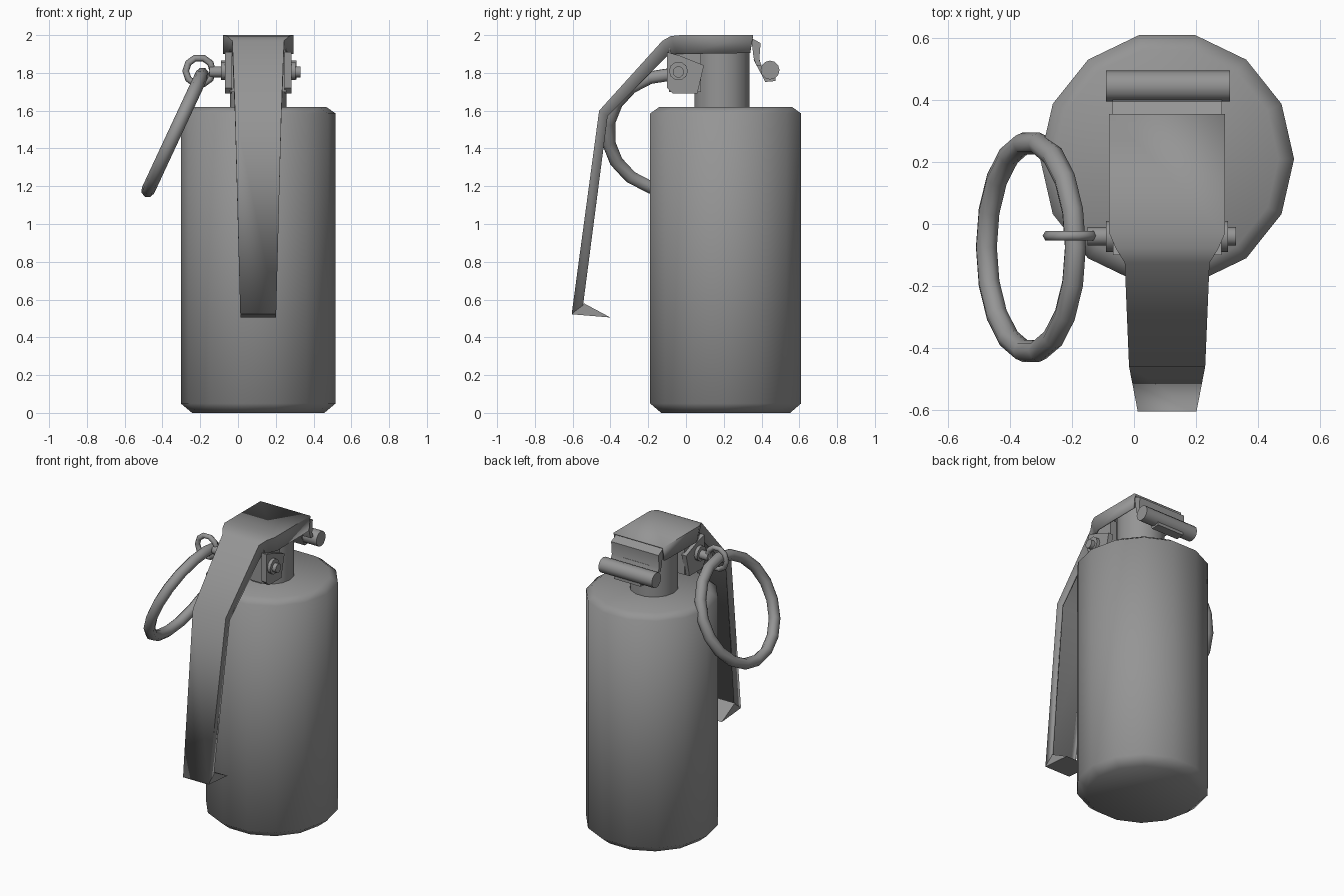
import bpy, bmesh, math
from mathutils import Vector

if "Cube" in bpy.data.objects:
    bpy.data.objects.remove(bpy.data.objects["Cube"], do_unlink=True)

CX, CY = 0.107, 0.21    # axis of the canister

grey = bpy.data.materials.new("metal grey")
grey.use_nodes = True
COLOR = (0.3, 0.3, 0.3, 1)
grey.diffuse_color = COLOR
grey.node_tree.nodes["Principled BSDF"].inputs["Base Color"].default_value = COLOR


def finish(obj, name, angle=40):
    obj.name = obj.data.name = name
    obj.data.materials.clear()
    obj.data.materials.append(grey)
    bpy.ops.object.select_all(action="DESELECT")
    obj.select_set(True)
    bpy.context.view_layer.objects.active = obj
    bpy.ops.object.shade_smooth_by_angle(angle=math.radians(angle))
    return obj


def from_bmesh(bm, name, angle=40, fix=True):
    if fix:
        bmesh.ops.recalc_face_normals(bm, faces=bm.faces)
    mesh = bpy.data.meshes.new(name)
    bm.to_mesh(mesh)
    bm.free()
    obj = bpy.data.objects.new(name, mesh)
    bpy.context.collection.objects.link(obj)
    return finish(obj, name, angle)


def lathe(name, profile, center, sides, angle):
    """Stack rings of (radius, z) around a vertical axis and cap the ends."""
    bm = bmesh.new()
    rings = []
    for r, z in profile:
        turn = [2 * math.pi * i / sides for i in range(sides)]
        rings.append([bm.verts.new((center[0] + r * math.cos(a), center[1] + r * math.sin(a), z)) for a in turn])
    for low, high in zip(rings, rings[1:]):
        for i in range(sides):
            j = (i + 1) % sides
            bm.faces.new((low[i], low[j], high[j], high[i]))
    bm.faces.new(rings[0])
    bm.faces.new(rings[-1])
    return from_bmesh(bm, name, angle)


def prism(name, outline, x0, x1):
    """Extrude a side outline of (y, z) from x0 to x1."""
    bm = bmesh.new()
    face = bm.faces.new([bm.verts.new((x0, y, z)) for y, z in outline])
    out = bmesh.ops.extrude_face_region(bm, geom=[face])
    moved = [v for v in out["geom"] if isinstance(v, bmesh.types.BMVert)]
    bmesh.ops.translate(bm, verts=moved, vec=Vector((x1 - x0, 0, 0)))
    return from_bmesh(bm, name, 30)


def rod(name, x0, x1, y, z, r, sides):
    bpy.ops.mesh.primitive_cylinder_add(vertices=sides, radius=r, depth=x1 - x0,
                                        location=((x0 + x1) / 2, y, z), rotation=(0, math.pi / 2, 0))
    return finish(bpy.context.object, name, 50)


def ring(name, loc, rot, major, minor, segs, sides):
    bpy.ops.mesh.primitive_torus_add(location=loc, rotation=rot, major_radius=major,
                                     minor_radius=minor, major_segments=segs, minor_segments=sides)
    return finish(bpy.context.object, name, 70)


# Canister and neck
lathe("canister", [(0.35, 0), (0.41, 0.05), (0.41, 1.585), (0.36, 1.62)], (CX, CY), 14, 60)
lathe("neck", [(0.15, 1.6), (0.15, 1.96)], (CX, 0.19), 14, 40)

# Lever: a channel running over the top and down the front
# station: outer y, outer z, half width, flange y, flange z
stations = [
    (0.355, 2.0, 0.187, 0.34, 1.905),
    (-0.03, 2.0, 0.187, 0.0, 1.9),
    (-0.08, 1.995, 0.165, -0.05, 1.9),
    (-0.125, 1.97, 0.137, -0.1, 1.89),
    (-0.46, 1.6, 0.123, -0.415, 1.57),
    (-0.605, 0.525, 0.095, -0.545, 0.57),
]
bm = bmesh.new()
rows = []
for y, z, w, fy, fz in stations:
    rows.append([bm.verts.new(p) for p in ((CX - w, fy, fz), (CX - w, y, z), (CX + w, y, z), (CX + w, fy, fz))])
for a, b in zip(rows, rows[1:]):
    for j in range(3):
        bm.faces.new((a[j], b[j], b[j + 1], a[j + 1]))
lever = from_bmesh(bm, "lever", 35, fix=False)
shell = lever.modifiers.new("thickness", "SOLIDIFY")
shell.thickness = 0.012
shell.offset = -1
prism("lever_foot", [(-0.605, 0.522), (-0.40, 0.505), (-0.54, 0.58)], CX - 0.095, CX + 0.095)

# Bracket in front of the neck, with an ear on each side
bracket = [(-0.1, 1.91), (-0.1, 1.72), (-0.07, 1.69), (0.06, 1.69), (0.095, 1.84), (-0.03, 1.89)]
prism("bracket", [(-0.09, 1.95), (-0.09, 1.7), (0.08, 1.7), (0.08, 1.95)], CX - 0.15, CX + 0.15)
for side, label in ((-1, "right"), (1, "left")):
    prism(label + "_ear", bracket, CX + side * 0.14, CX + side * 0.175)
    rod(label + "_washer", CX + side * 0.185 - 0.012, CX + side * 0.185 + 0.012, -0.04, 1.81, 0.05, 10)

# Safety pin and its rings
rod("pin", -0.15, 0.33, -0.04, 1.805, 0.03, 10)
ring("pin_eyelet", (-0.205, -0.038, 1.81), (math.pi / 2, 0, 0), 0.072, 0.018, 10, 6)
ring("pull_ring", (-0.333, -0.075, 1.485), (0, math.radians(-65), 0), 0.34, 0.036, 18, 8)

# Hinge at the back: flap, hook and hinge rod
prism("hinge_flap", [(0.345, 1.985), (0.395, 1.958), (0.388, 1.87), (0.40, 1.84), (0.372, 1.84), (0.358, 1.88)],
      CX - 0.177, CX + 0.177)
prism("hinge_hook", [(0.358, 1.87), (0.39, 1.87), (0.412, 1.79), (0.475, 1.778), (0.475, 1.757), (0.42, 1.752)],
      CX - 0.1, CX + 0.1)
rod("hinge_rod", -0.09, 0.31, 0.445, 1.815, 0.05, 12)
